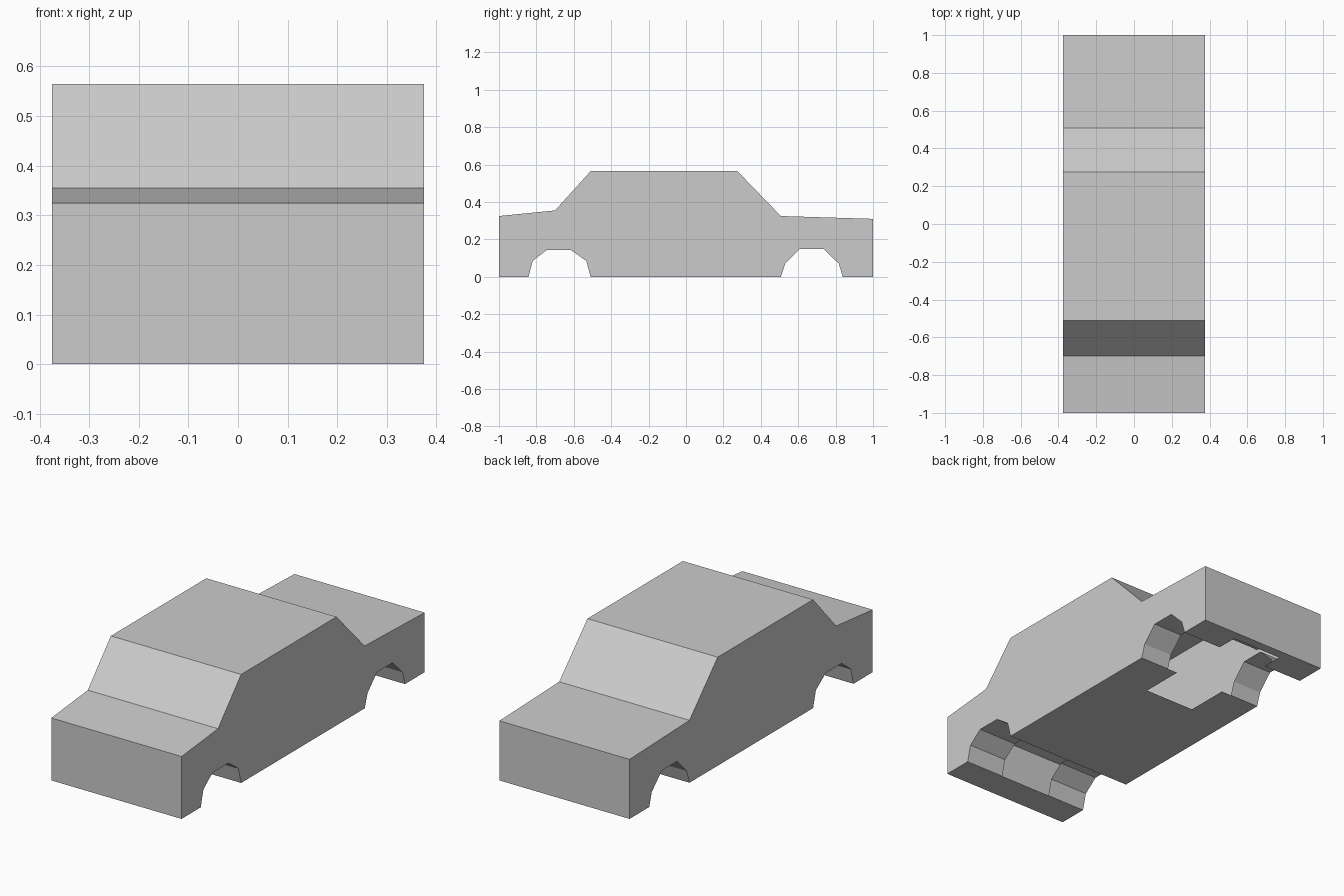
import bpy
import bmesh

cube = bpy.data.objects.get("Cube")
if cube:
    bpy.data.objects.remove(cube, do_unlink=True)

HALF = 0.375     # half width of the body
HOLE = 0.146     # half width of the floor opening

grey = bpy.data.materials.new("body_grey")
grey.use_nodes = True
colour = (0.6, 0.6, 0.6, 1)
grey.diffuse_color = colour
grey.node_tree.nodes["Principled BSDF"].inputs["Base Color"].default_value = colour

# Side outlines as (y, z)
top = [(-1, 0), (-1, 0.325), (-0.7, 0.355), (-0.51, 0.565),
       (0.275, 0.565), (0.507, 0.325), (1, 0.31), (1, 0)]
rear_arch = [(0.838, 0), (0.817, 0.07), (0.735, 0.15),
             (0.608, 0.15), (0.53, 0.07), (0.507, 0)]
front_arch = [(-0.51, 0), (-0.533, 0.085), (-0.615, 0.143),
              (-0.745, 0.143), (-0.82, 0.085), (-0.842, 0)]


def make(name, build):
    """Create a flat shaded mesh object filled by the build function."""
    bm = bmesh.new()
    build(bm)
    bmesh.ops.remove_doubles(bm, verts=bm.verts, dist=0.0001)
    mesh = bpy.data.meshes.new(name)
    bm.to_mesh(mesh)
    bm.free()
    mesh.materials.append(grey)
    obj = bpy.data.objects.new(name, mesh)
    bpy.context.collection.objects.link(obj)


def face(bm, points):
    bm.faces.new([bm.verts.new(p) for p in points])


def strip(bm, path, x0, x1):
    """Sweep a (y, z) path across the width from x0 to x1."""
    for (ya, za), (yb, zb) in zip(path, path[1:]):
        face(bm, [(x0, ya, za), (x0, yb, zb), (x1, yb, zb), (x1, ya, za)])


# Bonnet, windscreen, roof, rear screen, boot and both end panels
def shell(bm):
    strip(bm, top[::-1], -HALF, HALF)
    bmesh.ops.reverse_faces(bm, faces=bm.faces)
    bmesh.ops.recalc_face_normals(bm, faces=bm.faces)


make("upper_shell", shell)

# Side panels with wheel arch cut-outs
outline = top + rear_arch + front_arch
for side, name in ((1, "left_side"), (-1, "right_side")):
    make(name, lambda bm: face(bm, [(side * HALF, y, z) for y, z in outline[::-side]]))

# Wheel arch linings, open towards the hollow middle
for side, name in ((1, "left"), (-1, "right")):
    for arch, inner, end in ((front_arch, 0.15, "front"), (rear_arch, 0.205, "rear")):
        make(f"{name}_{end}_arch",
             lambda bm: strip(bm, arch, side * inner, side * HALF))


# Floor panels around the rear opening
def floor(bm):
    arch_front, arch_back = rear_arch[-1][0], rear_arch[0][0]
    notch_front, notch_back = 0.275, 0.95

    def plate(y0, y1, x0=-HALF, x1=HALF):
        strip(bm, [(y0, 0), (y1, 0)], x0, x1)

    plate(-1, front_arch[-1][0])
    face(bm, [(-HALF, front_arch[0][0], 0), (-HALF, arch_front, 0),
              (-HOLE, arch_front, 0), (-HOLE, notch_front, 0),
              (HOLE, notch_front, 0), (HOLE, arch_front, 0),
              (HALF, arch_front, 0), (HALF, front_arch[0][0], 0)])
    face(bm, [(-HALF, arch_back, 0), (-HALF, 1, 0), (HALF, 1, 0),
              (HALF, arch_back, 0), (HOLE, arch_back, 0), (HOLE, notch_back, 0),
              (-HOLE, notch_back, 0), (-HOLE, arch_back, 0)])


make("floor", floor)
